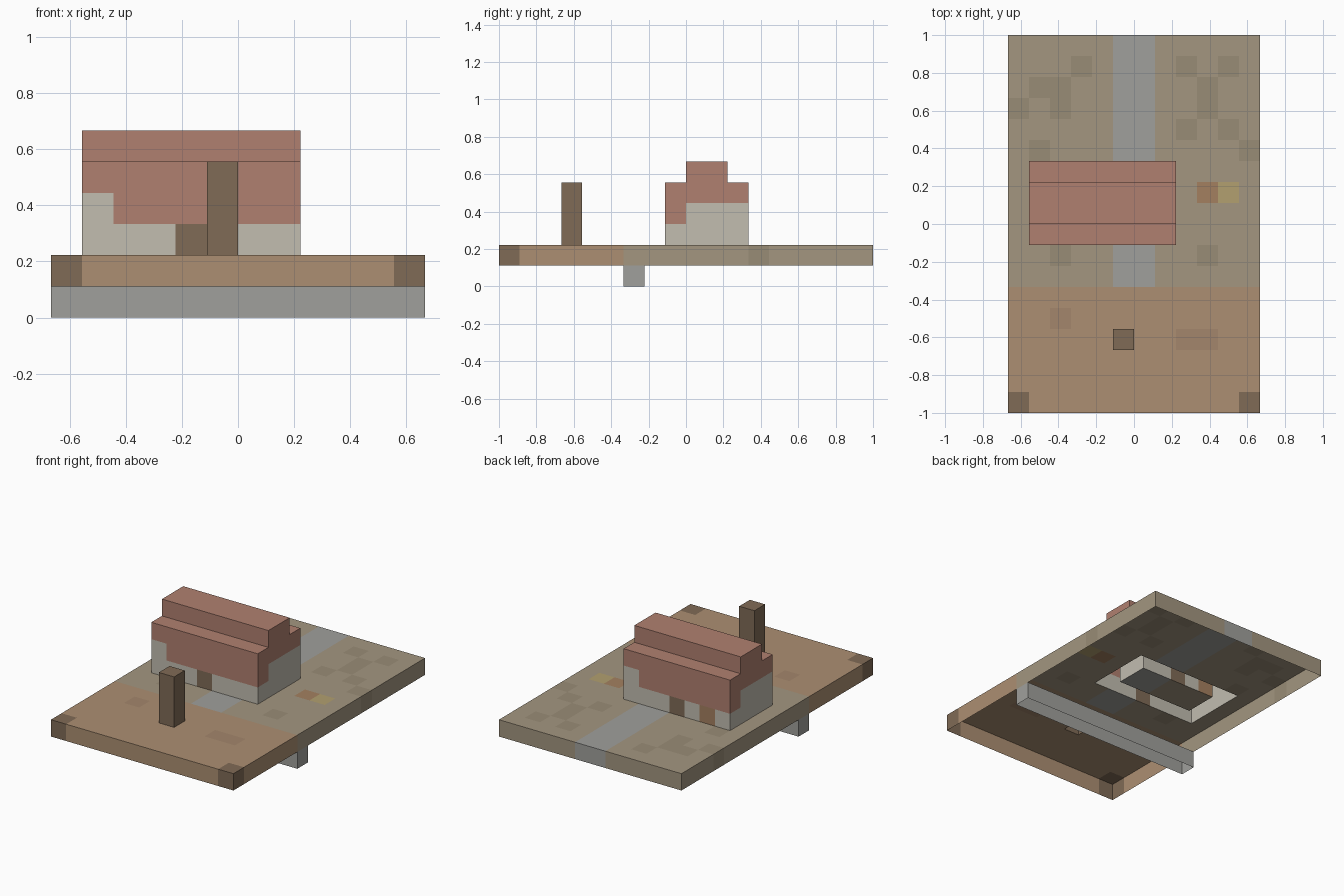
import bpy, bmesh

if "Cube" in bpy.data.objects:
    bpy.data.objects.remove(bpy.data.objects["Cube"])

U = 1 / 9                       # cube size; the model is 12 x 18 x 6 cubes
COLOURS = {                     # sRGB values
    "grass": (163, 150, 128), "grass_dark": (153, 140, 118),
    "wood": (172, 143, 114), "wood_dark": (164, 134, 108),
    "timber": (128, 107, 86), "stone": (160, 160, 156),
    "plaster": (194, 189, 176), "roof": (176, 128, 112),
    "crate": (164, 128, 96), "straw": (178, 160, 112),
}
cells = {}                      # (ix, iy, iz) -> (part, colour)


def lin(c):
    c /= 255
    return c / 12.92 if c <= 0.04045 else ((c + 0.055) / 1.055) ** 2.4


def block(part, colour, xs, ys, zs):
    """Fill an inclusive range of cubes."""
    for x in range(xs[0], xs[1] + 1):
        for y in range(ys[0], ys[1] + 1):
            for z in range(zs[0], zs[1] + 1):
                cells[x, y, z] = (part, colour)


def clear(xs, ys, zs):
    for k in [k for k in cells if all(a <= v <= b for v, (a, b) in zip(k, (xs, ys, zs)))]:
        del cells[k]


# Ground slab: grass behind, boards in front, dark corner blocks
block("ground_slab", "grass", (0, 11), (6, 17), (1, 1))
block("ground_slab", "wood", (0, 11), (0, 5), (1, 1))
for x in (0, 11):
    block("ground_slab", "timber", (x, x), (0, 0), (1, 1))
for x, y in [(3, 16), (1, 15), (2, 15), (0, 14), (2, 14), (9, 15), (9, 14), (10, 16),
             (8, 13), (10, 13), (11, 12), (1, 12), (2, 7), (9, 7), (8, 16)]:
    block("ground_slab", "grass_dark", (x, x), (y, y), (1, 1))
block("ground_slab", "wood_dark", (8, 9), (3, 3), (1, 1))
block("ground_slab", "wood_dark", (2, 2), (4, 4), (1, 1))

# Stone path and the two odd ground patches
block("path", "stone", (5, 6), (6, 17), (1, 1))
block("ground_slab", "crate", (9, 9), (10, 10), (1, 1))
block("ground_slab", "straw", (10, 10), (10, 10), (1, 1))

# Stone beam under the slab
block("under_beam", "stone", (0, 11), (6, 6), (0, 0))

# Hollow house walls with doors
block("house_walls", "plaster", (1, 7), (8, 11), (2, 3))
clear((2, 6), (9, 10), (2, 3))
for y in (8, 11):
    block("doors", "timber", (4, 4), (y, y), (2, 2))
block("doors", "crate", (2, 2), (11, 11), (2, 2))

# Stepped roof: low eaves front and back, main layer, ridge
block("roof", "roof", (2, 7), (8, 8), (3, 3))
block("roof", "roof", (1, 6), (11, 11), (3, 3))
block("roof", "roof", (1, 7), (8, 11), (4, 4))
block("roof", "roof", (1, 7), (9, 10), (5, 5))

# Standing post on the boards
block("post", "timber", (5, 5), (3, 3), (2, 4))

# Exposed sides and tops only: the undersides are open
SIDES = {
    (1, 0, 0): [(1, 0, 0), (1, 1, 0), (1, 1, 1), (1, 0, 1)],
    (-1, 0, 0): [(0, 1, 0), (0, 0, 0), (0, 0, 1), (0, 1, 1)],
    (0, 1, 0): [(1, 1, 0), (0, 1, 0), (0, 1, 1), (1, 1, 1)],
    (0, -1, 0): [(0, 0, 0), (1, 0, 0), (1, 0, 1), (0, 0, 1)],
    (0, 0, 1): [(0, 0, 1), (1, 0, 1), (1, 1, 1), (0, 1, 1)],
}

mats = {}
for name, rgb in COLOURS.items():
    mats[name] = bpy.data.materials.new(name)
    mats[name].diffuse_color = (*[lin(c) for c in rgb], 1)

for part in dict.fromkeys(p for p, _ in cells.values()):
    own = {k: c for k, (p, c) in cells.items() if p == part}
    slots = list(dict.fromkeys(own.values()))
    bm = bmesh.new()
    for k, colour in own.items():
        for d, corners in SIDES.items():
            if tuple(a + b for a, b in zip(k, d)) in cells:
                continue
            f = bm.faces.new([bm.verts.new(((k[0] + i - 6) * U, (k[1] + j - 9) * U, (k[2] + h) * U))
                              for i, j, h in corners])
            f.material_index = slots.index(colour)
    bmesh.ops.remove_doubles(bm, verts=bm.verts, dist=1e-4)
    me = bpy.data.meshes.new(part)
    bm.to_mesh(me)
    bm.free()
    for s in slots:
        me.materials.append(mats[s])
    bpy.context.collection.objects.link(bpy.data.objects.new(part, me))

for m in bpy.data.materials:
    if m.users and not m.is_grease_pencil:
        m.use_nodes = True
        m.node_tree.nodes["Principled BSDF"].inputs["Base Color"].default_value = m.diffuse_color
